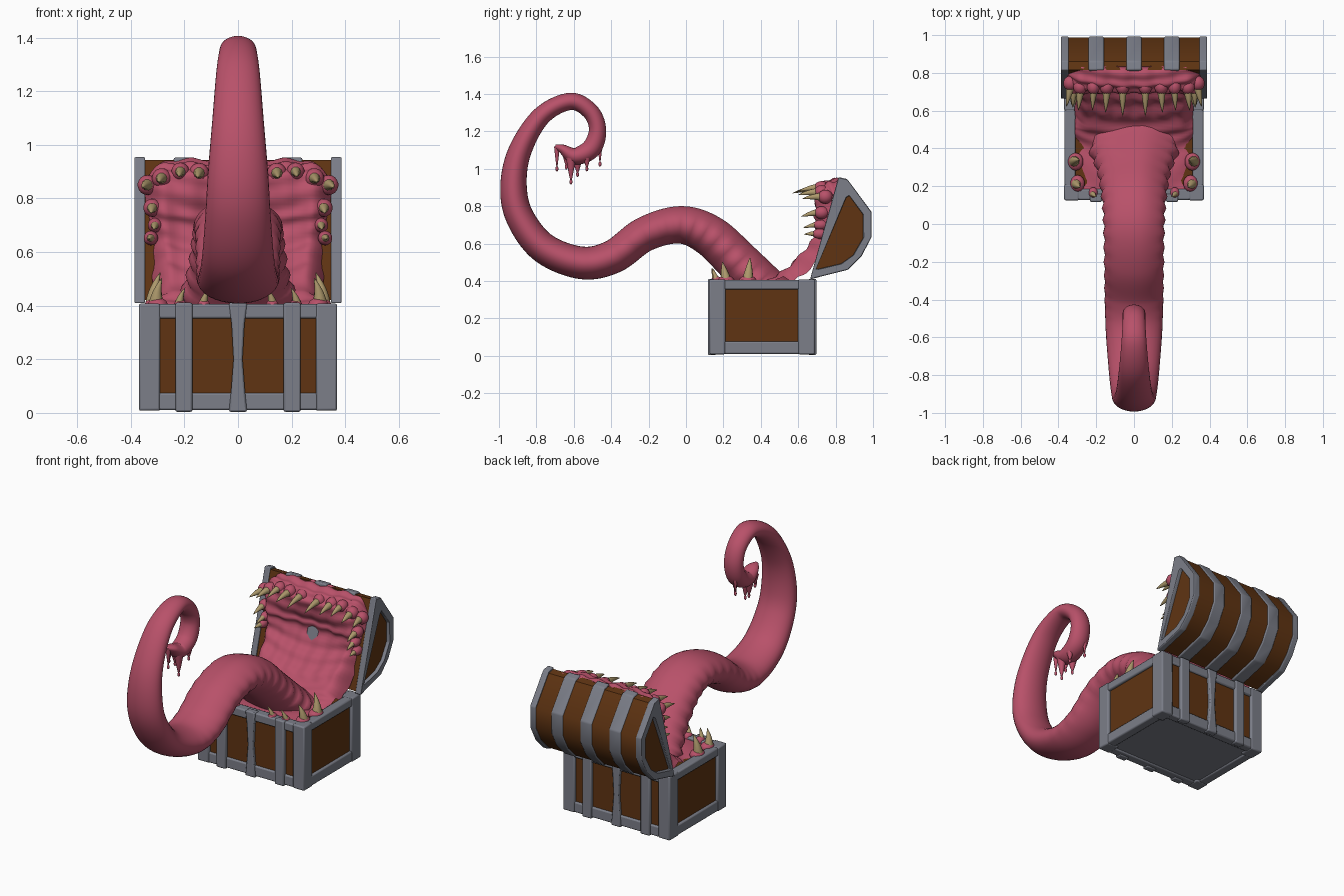
import bpy, bmesh, math, random
from mathutils import Vector as V

if "Cube" in bpy.data.objects:
    bpy.data.objects.remove(bpy.data.objects["Cube"])
random.seed(4)


def material(name, rgb):
    m = bpy.data.materials.new(name)
    m.diffuse_color = (*rgb, 1)
    m.use_nodes = True
    m.node_tree.nodes["Principled BSDF"].inputs["Base Color"].default_value = m.diffuse_color
    return m


WOOD = material("brown wood", (0.115, 0.034, 0.006))
IRON = material("grey iron", (0.20, 0.21, 0.25))
FLESH = material("pink flesh", (0.48, 0.082, 0.142))
BONE = material("tooth ivory", (0.42, 0.32, 0.15))


def finish(bm, name, mat, bevel=0, angle=40):
    bmesh.ops.recalc_face_normals(bm, faces=bm.faces)
    me = bpy.data.meshes.new(name)
    bm.to_mesh(me)
    bm.free()
    ob = bpy.data.objects.new(name, me)
    bpy.context.collection.objects.link(ob)
    me.materials.append(mat)
    if bevel:
        b = ob.modifiers.new("bevel", 'BEVEL')
        b.width, b.segments, b.limit_method = bevel, 2, 'ANGLE'
    bpy.ops.object.select_all(action='DESELECT')
    ob.select_set(True)
    bpy.context.view_layer.objects.active = ob
    bpy.ops.object.shade_smooth_by_angle(angle=math.radians(angle))
    return ob


def box(bm, x0, x1, y0, y1, z0, z1):
    vs = bmesh.ops.create_cube(bm, size=1)["verts"]
    for v in vs:
        v.co = ((x0 + x1) / 2 + v.co.x * (x1 - x0), (y0 + y1) / 2 + v.co.y * (y1 - y0),
                (z0 + z1) / 2 + v.co.z * (z1 - z0))


def loft(bm, rings, wrap=True, caps=True):
    rows = [[bm.verts.new(p) for p in r] for r in rings]
    n = len(rows[0])
    for a, b in zip(rows, rows[1:]):
        for i in range(n if wrap else n - 1):
            j = (i + 1) % n
            bm.faces.new((a[i], a[j], b[j], b[i]))
    if caps:
        bm.faces.new(rows[0])
        bm.faces.new(rows[-1])


def spline(pts, steps):
    """Catmull-Rom samples through tuples of any length."""
    p = [pts[0]] + pts + [pts[-1]]
    out = []
    for k in range(1, len(p) - 2):
        for s in range(steps):
            t = s / steps
            out.append([0.5 * (2 * b + (c - a) * t + (2 * a - 5 * b + 4 * c - d) * t * t
                               + (3 * b - a - 3 * c + d) * t ** 3)
                        for a, b, c, d in zip(*p[k - 1:k + 3])])
    return out + [list(pts[-1])]


def normal(path, i):
    a, b = path[max(i - 1, 0)], path[min(i + 1, len(path) - 1)]
    return V((0, -(b[1] - a[1]), b[0] - a[0])).normalized()


def horn(bm, base, d, length, r, bend=(0, 0, 0), sides=10):
    """Curved tapering spike used for teeth and drips."""
    base, d, bend = V(base), V(d).normalized(), V(bend)
    q = d.to_track_quat('Z', 'Y')
    rings = []
    for k in range(8):
        t = k / 7
        rr = r * max((1 - t) ** 0.75, 0.04)
        c = base + (d * t + bend * t * t) * length
        rings.append([c + q @ V((rr * math.cos(a), rr * math.sin(a), 0))
                      for a in (2 * math.pi * i / sides for i in range(sides))])
    loft(bm, rings)


def blob(bm, c, s):
    vs = bmesh.ops.create_uvsphere(bm, u_segments=14, v_segments=9, radius=1)["verts"]
    for v in vs:
        v.co = V(c) + V((v.co.x * s[0], v.co.y * s[1], v.co.z * s[2]))


# Chest base: wooden box in an iron frame
bm = bmesh.new()
box(bm, -.352, .352, .14, .675, .025, .385)
finish(bm, "base_wood", WOOD)

bm = bmesh.new()
for s in (-1, 1):
    for y0, y1 in ((.125, .21), (.60, .69)):
        x = sorted((s * .29, s * .37))
        box(bm, *x, y0, y1, .008, .408)
    x = sorted((s * .31, s * .367))
    box(bm, *x, .15, .66, .01, .075)
    box(bm, *x, .15, .66, .355, .406)
for y0, y1 in ((.128, .185), (.635, .687)):
    box(bm, -.33, .33, y0, y1, .01, .075)
    box(bm, -.33, .33, y0, y1, .352, .406)
finish(bm, "base_frame", IRON, .008)

bm = bmesh.new()
box(bm, -.34, .34, .15, .67, .018, .04)
finish(bm, "base_bottom", IRON)

# Vertical straps on the front and back of the base
bm = bmesh.new()
for y0, y1 in ((.117, .16), (.655, .697)):
    for x in (-.202, .202):
        box(bm, x - .032, x + .032, y0, y1, .004, .411)
    rings = [[V((w * sx, y, z)) for sx, y in ((-1, y0), (1, y0), (1, y1), (-1, y1))]
             for z, w in ((.004, .034), (.08, .026), (.2, .017), (.33, .024), (.411, .034))]
    loft(bm, rings)
finish(bm, "base_straps", IRON, .007)

# Lid: extruded side profile (y, z), with iron end rings and straps
OUT = [(.663, .408), (.815, .955), (.862, .945), (.993, .768), (.993, .636), (.94, .535),
       (.866, .46), (.70, .418)]
INN = [(.695, .462), (.856, .845), (.873, .856), (.947, .754), (.947, .631), (.893, .538),
       (.83, .493), (.715, .466)]


def lid_slice(bm, x0, x1, k):
    cy, cz = .85, .68
    loft(bm, [[V((x, cy + (y - cy) * k, cz + (z - cz) * k)) for y, z in OUT] for x in (x0, x1)])


bm = bmesh.new()
lid_slice(bm, -.365, .365, .955)
finish(bm, "lid_wood", WOOD)

bm = bmesh.new()
for x in (-.2, 0, .2):
    lid_slice(bm, x - .04, x + .04, .995)
finish(bm, "lid_straps", IRON, .007)

bm = bmesh.new()
for s in (-1, 1):
    loops = [[bm.verts.new((s * x, y, z)) for y, z in p]
             for p, x in ((OUT, .347), (OUT, .386), (INN, .386), (INN, .347))]
    for a in range(4):
        p, q = loops[a], loops[(a + 1) % 4]
        for i in range(8):
            j = (i + 1) % 8
            bm.faces.new((p[i], p[j], q[j], q[i]))
finish(bm, "lid_end_frames", IRON, .008)

# Mouth lining: palate running down the lid and over the floor (y, z, half width, recess)
path = spline([(.835, .943, .35, 0), (.75, .93, .352, 0), (.695, .87, .352, .0), (.68, .75, .345, .05),
               (.685, .66, .335, .05), (.62, .56, .32, .03), (.50, .45, .312, .02),
               (.40, .395, .315, 0), (.15, .395, .325, 0)], 8)
rows = []
N = 48
for k, (y, z, w, rec) in enumerate(path):
    n = normal(path, k)
    n = n if n.y > 0 or n.z < 0 else -n
    row = []
    for i in range(N + 1):
        u = 2 * i / N - 1
        back = rec * max(0, 1 - (u / .8) ** 2) + .09 * abs(u) ** 9 * (1 if z > .45 else .3)
        back += .006 * math.sin(k * 1.1 + 5 * u * u) + .006 * math.cos(u * 19) * (z > .5)
        row.append(V((u * w, y, z)) + n * back)
    rows.append(row)
bm = bmesh.new()
loft(bm, rows, wrap=False, caps=False)
finish(bm, "mouth_lining", FLESH, angle=180)

# Tongue: swept ellipse (y, z, half width, half thickness)
path = spline([(.48, .30, .27, .13), (.41, .37, .24, .12), (.28, .50, .19, .115), (.13, .64, .168, .11),
               (-.03, .70, .16, .10), (-.22, .65, .157, .093), (-.39, .53, .155, .09),
               (-.56, .497, .15, .087), (-.76, .575, .135, .082), (-.885, .735, .122, .076),
               (-.922, .90, .112, .071), (-.89, 1.09, .096, .062), (-.775, 1.28, .08, .051),
               (-.62, 1.36, .066, .046), (-.512, 1.307, .06, .045), (-.473, 1.21, .06, .046),
               (-.505, 1.11, .06, .052), (-.59, 1.068, .056, .045), (-.66, 1.105, .04, .025),
               (-.70, 1.12, .012, .01)], 10)
rings = []
for k, (y, z, w, h) in enumerate(path):
    n = normal(path, k)
    fade = max(0, 1 - k / 75)
    ring = []
    for i in range(32):
        a = 2 * math.pi * i / 32
        c, s = math.cos(a), math.sin(a)
        bump = 1 + .07 * fade * math.sin(k * 1.57) * abs(c) ** 4
        ring.append(V((w * c * bump, y, z)) + n * h * s * (1 + .05 * fade * math.cos(5 * a)))
    rings.append(ring)
bm = bmesh.new()
loft(bm, rings)
finish(bm, "tongue", FLESH, angle=80)

# Slime hanging from the tongue tip
bm = bmesh.new()
for x, y, z, l, r in ((.0, -.69, 1.12, .12, .016), (.02, -.615, 1.06, .13, .028),
                      (-.03, -.58, 1.05, .08, .026), (.03, -.53, 1.08, .08, .025),
                      (-.02, -.46, 1.15, .125, .016), (-.03, -.64, 1.08, .07, .022)):
    horn(bm, (x, y, z), (0, 0, -1), l, r)
    blob(bm, (x, y, z - l), (.008, .008, .014))
finish(bm, "slime_drips", FLESH, angle=80)

# Teeth (x, y, z, direction, length, radius, bend), mirrored, each with a gum swelling
up = [(.06, .70, .895, (0, -1, -.05), .13, .021), (.145, .70, .895, (.05, -1, -.02), .11, .022),
      (.215, .70, .90, (.05, -1, -.05), .10, .02), (.285, .70, .875, (.1, -1, 0), .10, .022),
      (.338, .72, .85, (.2, -1, .05), .10, .022), (.32, .70, .765, (.05, -1, -.1), .085, .02),
      (.31, .695, .70, (.05, -1, -.1), .07, .016), (.325, .69, .652, (.1, -1, .1), .06, .016)]
low = [(.315, .33, .40, (.1, .1, 1), .125, .032), (.305, .215, .40, (.1, -.2, 1), .105, .030),
       (.22, .165, .395, (0, -.3, 1), .075, .02), (.13, .16, .395, (0, -.3, 1), .075, .02)]
teeth, gums = bmesh.new(), bmesh.new()
for s in (-1, 1):
    for x, y, z, d, l, r in up:
        horn(teeth, (s * x, y, z), (s * d[0], d[1], d[2]), l, r, (0, 0, -.15))
        blob(gums, (s * x, y + .025, z), (r * 1.7, .04, r * 1.7))
    for x, y, z, d, l, r in low:
        horn(teeth, (s * x, y, z), (s * d[0], d[1], d[2]), l, r, (-s * .3, 0, 0))
        blob(gums, (s * x * .98, y, z), (r * 1.3, r * 1.5, .03))
finish(teeth, "teeth", BONE, angle=60)
finish(gums, "gums", FLESH, angle=180)
